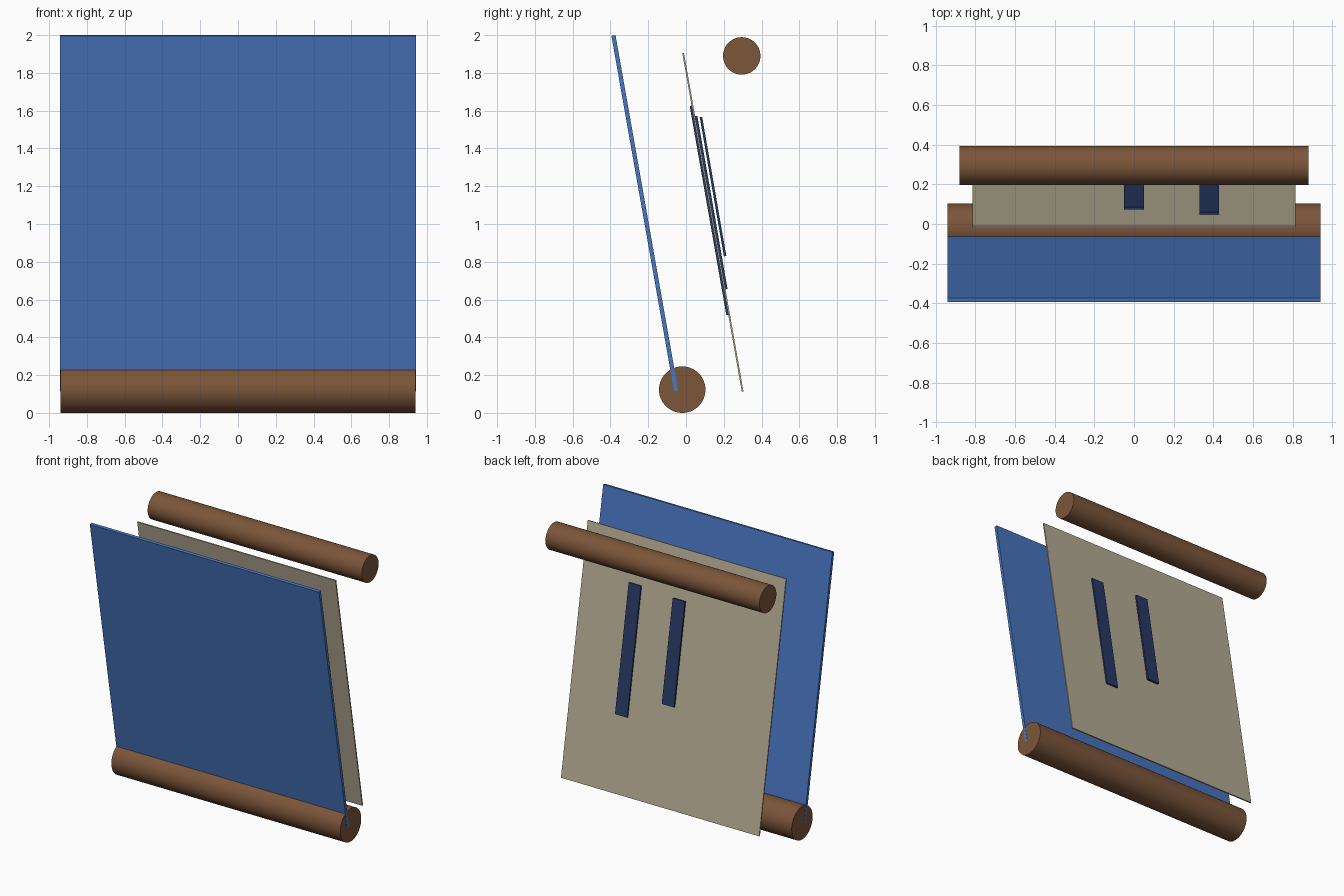
import bpy
import math
from mathutils import Vector

if "Cube" in bpy.data.objects:
    bpy.data.objects.remove(bpy.data.objects["Cube"])


def material(name, rgb):
    m = bpy.data.materials.new(name)
    m.diffuse_color = (*rgb, 1.0)
    m.use_nodes = True
    m.node_tree.nodes["Principled BSDF"].inputs["Base Color"].default_value = m.diffuse_color
    return m


BLUE = material("blue", (0.065, 0.18, 0.52))
CREAM = material("cream", (0.47, 0.42, 0.30))
BROWN = material("brown", (0.20, 0.092, 0.042))
NAVY = material("navy", (0.020, 0.040, 0.125))


def slab(name, x, width, top, bottom, thick, mat):
    """Leaning board whose centre plane runs between two (y, z) points."""
    t, b = Vector((x, *top)), Vector((x, *bottom))
    d = t - b
    bpy.ops.mesh.primitive_cube_add(size=1, location=(t + b) / 2,
                                    rotation=(math.atan2(-d.y, d.z) * -1 * -1, 0, 0))
    ob = bpy.context.object
    ob.name = name
    ob.scale = (width, thick, d.length)
    bpy.ops.object.transform_apply(location=False, rotation=False, scale=True)
    ob.data.materials.append(mat)


def log(name, y, z, radius, length):
    """Round bar lying along x."""
    bpy.ops.mesh.primitive_cylinder_add(vertices=64, radius=radius, depth=length,
                                        location=(0, y, z),
                                        rotation=(0, math.pi / 2, 0))
    ob = bpy.context.object
    ob.name = name
    ob.data.materials.append(BROWN)
    bpy.ops.object.shade_smooth_by_angle(angle=math.radians(30))


# Round bars at foot and top
log("lower_bar", -0.02, 0.123, 0.123, 1.882)
log("upper_bar", 0.295, 1.89, 0.099, 1.76)

# Leaning boards
slab("front_panel", 0, 1.884, (-0.384, 1.998), (-0.052, 0.115), 0.022, BLUE)
slab("back_panel", 0, 1.63, (-0.015, 1.905), (0.300, 0.112), 0.009, CREAM)

# Strips on the back panel; the third lies on its hidden front side
slab("middle_strip", 0, 0.10, (0.079, 1.567), (0.207, 0.83), 0.013, NAVY)
slab("side_strip", 0.38, 0.10, (0.054, 1.572), (0.214, 0.655), 0.012, NAVY)
slab("front_strip", -0.38, 0.10, (0.025, 1.626), (0.219, 0.518), 0.011, NAVY)
